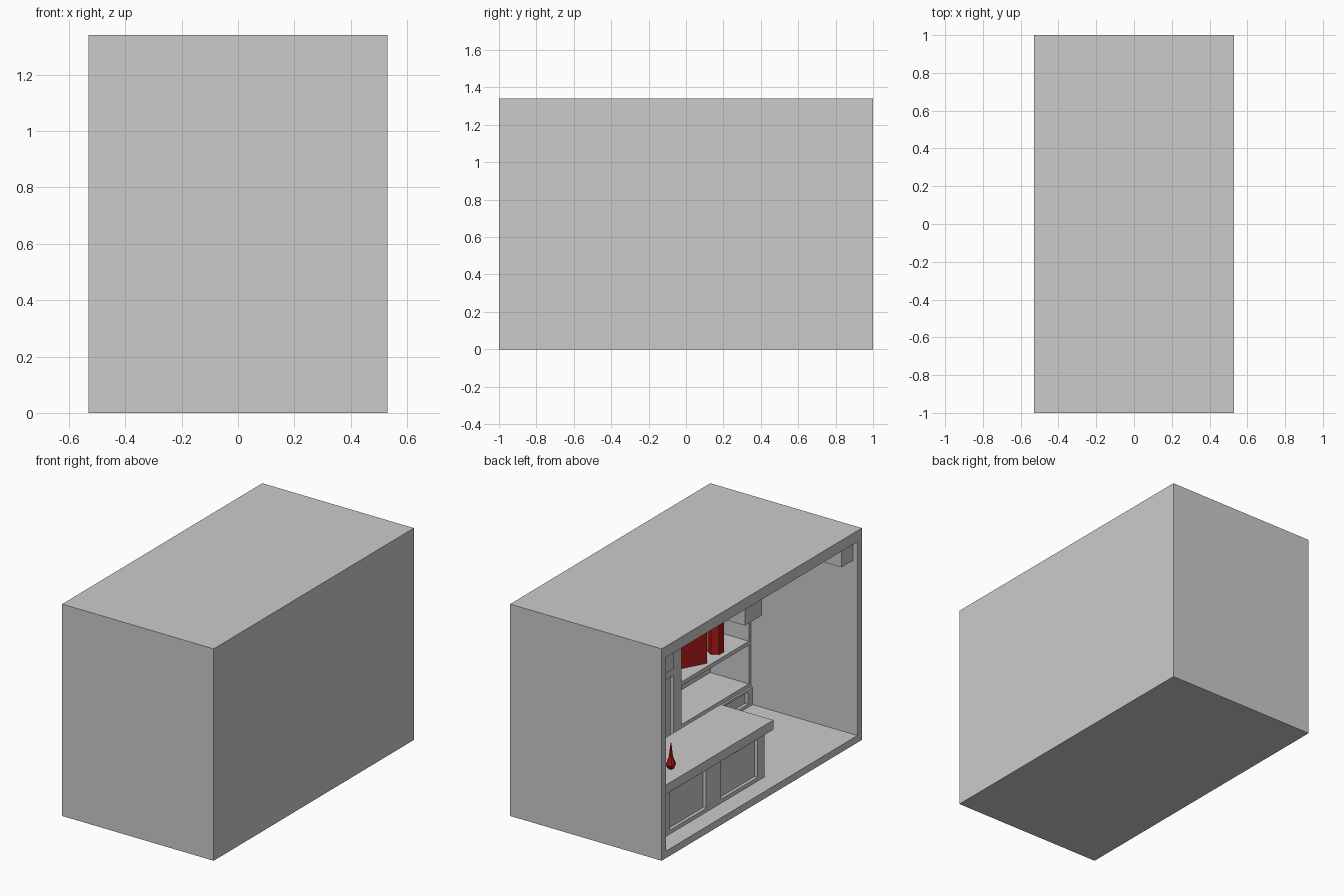
import bpy, bmesh
from mathutils import Matrix, Vector

if "Cube" in bpy.data.objects:
    bpy.data.objects.remove(bpy.data.objects["Cube"])


def material(name, rgb):
    m = bpy.data.materials.new(name)
    m.use_nodes = True
    m.diffuse_color = (*rgb, 1)
    m.node_tree.nodes["Principled BSDF"].inputs["Base Color"].default_value = (*rgb, 1)
    return m


GREY = material("plain grey", (0.6, 0.6, 0.6))
RED = material("deep red", (0.4, 0.009, 0.009))


def finish(name, bm, mat):
    bmesh.ops.recalc_face_normals(bm, faces=bm.faces)
    mesh = bpy.data.meshes.new(name)
    bm.to_mesh(mesh)
    bm.free()
    mesh.materials.append(mat)
    ob = bpy.data.objects.new(name, mesh)
    bpy.context.collection.objects.link(ob)
    return ob


def boxes(name, items, mat=GREY):
    """One object from boxes given as (x range, y range, z range)."""
    bm = bmesh.new()
    for item in items:
        lo = Vector([r[0] for r in item])
        hi = Vector([r[1] for r in item])
        size = Matrix.Diagonal((*(hi - lo), 1))
        bmesh.ops.create_cube(bm, size=1, matrix=Matrix.Translation((lo + hi) / 2) @ size)
    return finish(name, bm, mat)


def lathe(name, profile, sides, place, mat):
    """Stack of truncated cones through (radius, height) points."""
    bm = bmesh.new()
    for i, ((r0, z0), (r1, z1)) in enumerate(zip(profile, profile[1:])):
        bmesh.ops.create_cone(bm, segments=sides, radius1=r0, radius2=r1, depth=z1 - z0,
                              cap_ends=True, matrix=Matrix.Translation((0, 0, (z0 + z1) / 2)))
    ob = finish(name, bm, mat)
    ob.location = place
    return ob


def panelled(x, depth, ys, zs, panels):
    """Slab with a raised frame on its -x side; panels are (y range, z range) openings in one row."""
    parts = [((x + 0.02, x + depth), ys, zs)]
    fx = (x, x + 0.02)
    z0, z1 = panels[0][1]
    parts += [(fx, ys, (zs[0], z0)), (fx, ys, (z1, zs[1]))]
    edge = ys[0]
    for (a, b), _ in panels:
        parts.append((fx, (edge, a), (z0, z1)))
        edge = b
    parts.append((fx, (edge, ys[1]), (z0, z1)))
    return parts


# Room shell, open on the -x side
X, Y, H, T, TOP = 0.53, 1.0, 1.34, 0.045, 1.27
IX, IY = X - T, Y - T
boxes("floor", [((-X, X), (-Y, Y), (0, T))])
boxes("ceiling", [((-X, X), (-Y, Y), (TOP, H))])
boxes("back_wall", [((IX, X), (-Y, Y), (T, TOP))])
for name, s in (("left", 1), ("right", -1)):
    boxes(name + "_end_wall", [((-X, IX), sorted((s * IY, s * Y)), (T, TOP))])

# Ceiling beams, the outer two half sunk in the end walls
boxes("ceiling_beams", [((-0.5, IX), (a, b), (1.145, TOP))
                        for a, b in ((-IY, -0.84), (-0.045, 0.125), (0.84, IY))])

# Counter with two recessed panels
cx = -0.416
boxes("counter_top", [((-0.44, -0.07), (-0.245, 0.88), (0.33, 0.39))])
boxes("counter_body", panelled(cx, 0.32, (-0.19, 0.83), (T, 0.33),
                               [((-0.12, 0.245), (0.07, 0.31)), ((0.395, 0.76), (0.07, 0.31))]))

# Shelving at both ends of the back wall
sx = 0.215
for name, s in (("right", -1), ("left", 1)):
    def span(a, b):
        return sorted((s * a, s * b))
    boxes(name + "_uprights", [((sx, IX), span(0.22, 0.26), (T, TOP)),
                               ((sx, IX), span(0.935, IY), (T, TOP))])
    boxes(name + "_shelves", [((sx, IX), span(0.26, 0.935), (z - 0.025, z))
                              for z in (0.18, 0.45, 0.72, 0.99)])
    doors = sorted([(span(0.29, 0.58), (0.065, 0.14)), (span(0.62, 0.91), (0.065, 0.14))])
    boxes(name + "_base_cabinet", panelled(sx - 0.012, 0.28, span(0.24, IY), (T, 0.155), doors))

    # Goods on the shelf
    crate = boxes(name + "_red_box", [((-0.05, 0.05), (-0.085, 0.085), (0, 0.23))], RED)
    crate.location = (0.325, s * 0.5, 0.45)
    crate.rotation_euler.z = s * 0.5
    lathe(name + "_red_jar", [(0.047, 0), (0.047, 0.23)], 6, (0.29, s * 0.71, 0.45), RED)

# Tall closet between the shelf units
boxes("closet_lower", panelled(sx, 0.27, (-0.22, 0.22), (T, 0.55),
                               [((-0.18, 0.18), (0.09, 0.52))]))
boxes("closet_upper", panelled(sx, 0.27, (-0.22, 0.22), (0.55, TOP),
                               [((-0.18, 0.18), (0.58, 1.22))]))

# Pointed bottle on the counter
lathe("red_bottle", [(0.018, 0), (0.03, 0.025), (0.012, 0.075), (0.002, 0.16)], 8,
      (-0.332, 0.625, 0.39), RED)
